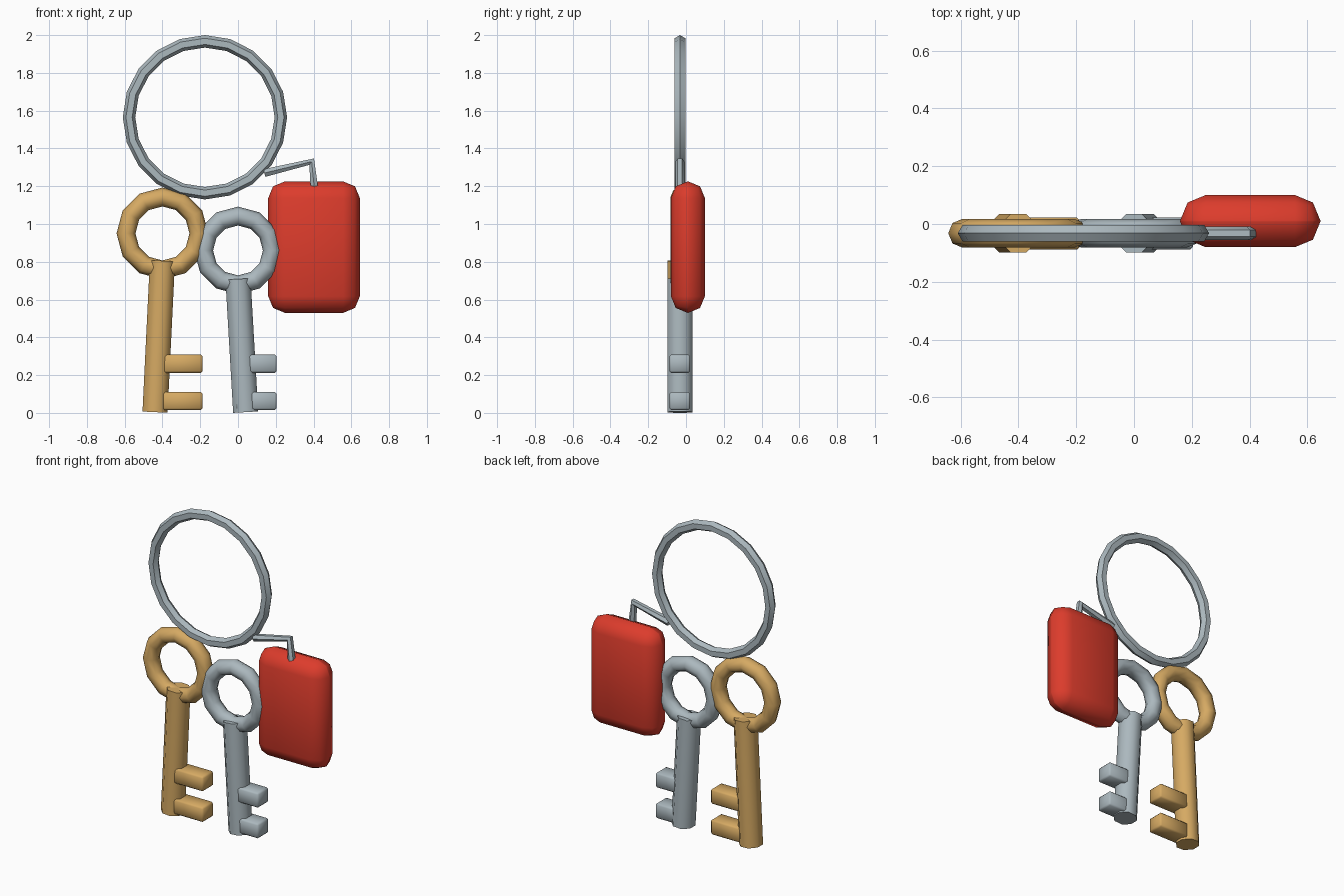
import bpy
import bmesh
from math import radians, pi, sin, cos
from mathutils import Matrix

cube = bpy.data.objects.get("Cube")
if cube:
    bpy.data.objects.remove(cube, do_unlink=True)


def material(name, rgb):
    m = bpy.data.materials.new(name)
    m.use_nodes = True
    m.diffuse_color = (*rgb, 1)
    m.node_tree.nodes["Principled BSDF"].inputs["Base Color"].default_value = (*rgb, 1)
    return m


steel = material("steel grey", (0.41, 0.48, 0.515))
brass = material("brass", (0.67, 0.40, 0.125))
red = material("red plastic", (0.72, 0.045, 0.025))

DEPTH = -0.032  # y of the flat plane the keys and ring share


def finish(name, mat, angle=50):
    ob = bpy.context.object
    ob.name = name
    ob.data.materials.append(mat)
    bpy.ops.object.shade_smooth_by_angle(angle=radians(angle))
    return ob


def hoop(name, mat, x, z, major, minor, segments, sides):
    bpy.ops.mesh.primitive_torus_add(
        major_segments=segments, minor_segments=sides, major_radius=major,
        minor_radius=minor, location=(x, DEPTH, z), rotation=(pi / 2, 0, 0))
    return finish(name, mat)


def block(name, mat, low, high, bevel, segments):
    bpy.ops.mesh.primitive_cube_add(
        size=1, location=[(a + b) / 2 for a, b in zip(low, high)])
    ob = bpy.context.object
    bm = bmesh.new()
    bm.from_mesh(ob.data)
    bmesh.ops.scale(bm, vec=[b - a for a, b in zip(low, high)], verts=bm.verts)
    bmesh.ops.bevel(bm, geom=bm.edges[:], offset=bevel, offset_type='OFFSET',
                    segments=segments, profile=0.5, affect='EDGES')
    bm.to_mesh(ob.data)
    bm.free()
    return finish(name, mat)


def key(name, mat, x, bow_z, major, top, tilt, tooth_x, tooth_end):
    hoop(name + "_bow", mat, x, bow_z, major, 0.05, 12, 8)
    # Eight sided shaft, leaning from the bow down to z = 0
    length = top - 0.006
    tilt = radians(tilt)
    bpy.ops.mesh.primitive_cylinder_add(vertices=8, radius=0.072, depth=length)
    ob = bpy.context.object
    ob.data.transform(Matrix.Rotation(pi / 8, 4, 'Z'))
    ob.location = (x + sin(tilt) * -length / 2, DEPTH, 0.004 + length / 2 * cos(tilt))
    ob.rotation_euler.y = tilt
    finish(name + "_shaft", mat)
    # Two teeth on the left side
    for label, z in (("lower", 0.015), ("upper", 0.212)):
        block(f"{name}_{label}_tooth", mat, (tooth_x, -0.088, z),
              (tooth_end, 0.022, z + 0.096), 0.01, 1)


# Large split ring
hoop("key_ring", steel, -0.175, 1.565, 0.402, 0.033, 20, 6)

# Keys
key("brass_key", brass, -0.40, 0.95, 0.193, 0.808, 2.8, -0.40, -0.187)
key("steel_key", steel, 0.0, 0.86, 0.182, 0.712, -3.3, -0.01, 0.205)

# Rounded fob
block("fob", red, (0.16, -0.08, 0.53), (0.645, 0.10, 1.225), 0.0875, 2)

# Bent wire joining the fob to the ring
curve = bpy.data.curves.new("fob_wire", 'CURVE')
curve.dimensions = '3D'
curve.bevel_depth = 0.024
curve.bevel_resolution = 1
curve.use_fill_caps = True
spline = curve.splines.new('POLY')
spline.points.add(2)
for p, (x, z) in zip(spline.points, ((0.14, 1.27), (0.39, 1.33), (0.405, 1.18))):
    p.co = (x, DEPTH, z, 1)
wire = bpy.data.objects.new("fob_wire", curve)
bpy.context.collection.objects.link(wire)
bpy.ops.object.select_all(action='DESELECT')
wire.select_set(True)
bpy.context.view_layer.objects.active = wire
bpy.ops.object.convert(target='MESH')
finish("fob_wire", steel)
